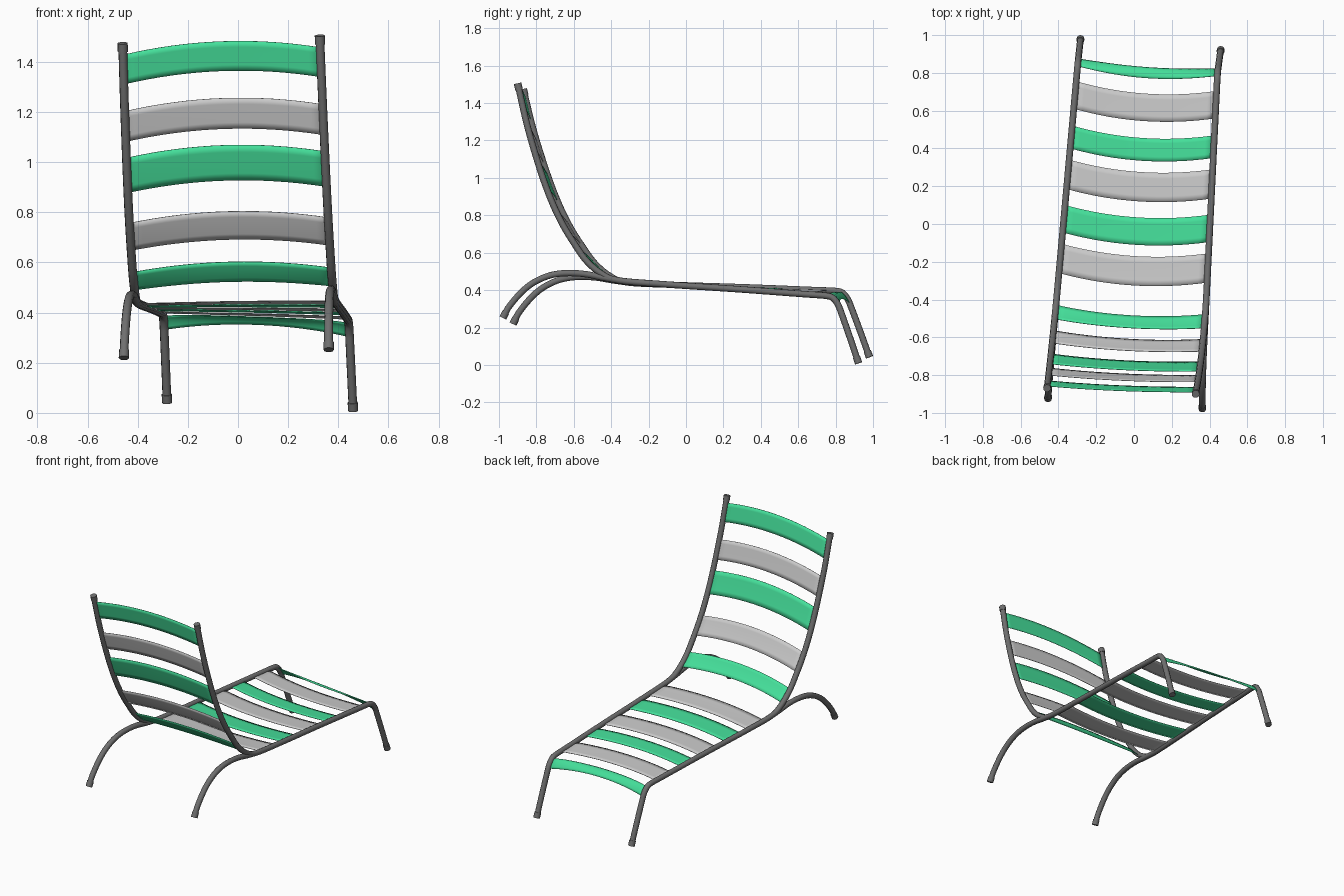
import bpy, math
from mathutils import Vector

if "Cube" in bpy.data.objects:
    bpy.data.objects.remove(bpy.data.objects["Cube"])


def material(name, rgb):
    m = bpy.data.materials.new(name)
    m.diffuse_color = (*rgb, 1)
    m.use_nodes = True
    m.node_tree.nodes["Principled BSDF"].inputs["Base Color"].default_value = m.diffuse_color
    return m


GREEN = material("green_strap", (0.06, 0.75, 0.33))
DARK = material("dark_tube", (0.16, 0.16, 0.16))

# Side profiles (y, z) midway between the two rails
MAIN = [(-.885, 1.49), (-.83, 1.26), (-.76, 1.03), (-.70, .87), (-.64, .745), (-.575, .64),
        (-.51, .55), (-.43, .482), (-.34, .447), (-.1, .43), (.3, .41), (.65, .39), (.77, .383),
        (.81, .372), (.838, .338), (.858, .29), (.905, .16), (.952, .025)]
REAR = [(-.952, .235), (-.92, .295), (-.86, .368), (-.80, .42), (-.73, .457), (-.66, .476),
        (-.58, .481), (-.50, .475), (-.42, .46), (-.34, .447)]


def spline(pts, n=8):
    # Catmull-Rom through the profile points
    p = [Vector(q) for q in pts]
    p = [2 * p[0] - p[1]] + p + [2 * p[-1] - p[-2]]
    out = []
    for i in range(1, len(p) - 2):
        a, b, c, d = p[i - 1:i + 3]
        for k in range(n):
            t = k / n
            out.append(0.5 * (2 * b + (c - a) * t + (2 * a - 5 * b + 4 * c - d) * t * t
                              + (3 * b - a - 3 * c + d) * t ** 3))
    return out + [p[-2]]


def place(q, side):
    # Profile point to the left (-1) or right (1) rail, which are slightly skewed
    y, z = q
    x = .4145 + .0477 * y - .031 * z if side > 0 else -.368 + .0897 * y - .0087 * z
    return Vector((x, y + side * (-.0275 + .0095 * (z - .2)), z - side * .017 * y))


def tube(name, pts, radius):
    cu = bpy.data.curves.new(name, 'CURVE')
    cu.dimensions = '3D'
    cu.bevel_depth = radius
    cu.bevel_resolution = 3
    cu.use_fill_caps = True
    sp = cu.splines.new('POLY')
    sp.points.add(len(pts) - 1)
    for p, co in zip(sp.points, pts):
        p.co = (*co, 1)
    sp.use_smooth = True
    cu.materials.append(DARK)
    ob = bpy.data.objects.new(name, cu)
    bpy.context.collection.objects.link(ob)


def cap(name, end, inner):
    d = (inner - end).normalized()
    tube(name, [end, end + d * .035], .0205)


main, rear = spline(MAIN), spline(REAR)

# Rails, rear legs and their end caps
for side, word in ((-1, "left"), (1, "right")):
    m = [place(q, side) for q in main]
    r = [place(q, side) for q in rear]
    tube(word + "_rail", m, .0175)
    tube(word + "_rear_leg", r, .0175)
    cap(word + "_back_top_cap", m[0], m[2])
    cap(word + "_front_foot_cap", m[-1], m[-3])
    cap(word + "_rear_foot_cap", r[0], r[2])

# Arc length along the main profile
length = [0]
for a, b in zip(main, main[1:]):
    length.append(length[-1] + (b - a).length)


def lookup(keys, v):
    # Fractional position of v in an increasing list
    i = next((k for k in range(1, len(keys)) if keys[k] >= v), len(keys) - 1)
    return i - 1, (v - keys[i - 1]) / (keys[i] - keys[i - 1])


def s_at(axis, v):
    keys = [q[axis] * (1 if axis == 0 else -1) for q in main]
    i, f = lookup(keys, v if axis == 0 else -v)
    return length[i] + f * (length[i + 1] - length[i])


def at(s):
    i, f = lookup(length, s)
    return main[i].lerp(main[i + 1], f)


def strap(name, s0, s1, green, bow=.04, nu=16, nv=5):
    # Bowed band on the surface swept between the rails
    verts, faces = [], []
    for j in range(nv + 1):
        for i in range(nu + 1):
            u = i / nu
            q = at(s0 + (s1 - s0) * j / nv - bow * 4 * u * (1 - u))
            verts.append(place(q, -1).lerp(place(q, 1), u))
    for j in range(nv):
        for i in range(nu):
            a = j * (nu + 1) + i
            faces.append((a, a + 1, a + nu + 2, a + nu + 1))
    me = bpy.data.meshes.new(name)
    me.from_pydata(verts, [], faces)
    me.polygons.foreach_set("use_smooth", [True] * len(faces))
    if green:
        me.materials.append(GREEN)
    ob = bpy.data.objects.new(name, me)
    bpy.context.collection.objects.link(ob)
    mod = ob.modifiers.new("thickness", 'SOLIDIFY')
    mod.thickness = .003
    mod.offset = 0


# Backrest straps by height, seat straps by depth, alternating green and grey
BACK = [(1.443, 1.325), (1.217, 1.095), (1.03, .89), (.768, .658), (.57, .498)]
SEAT = [(-.285, -.13), (-.07, .075), (.16, .315), (.375, .495), (.585, .73), (.81, .848)]
for k, (a, b) in enumerate(BACK):
    strap(f"back_strap_{k + 1}", s_at(1, a), s_at(1, b), k % 2 == 0)
for k, (a, b) in enumerate(SEAT):
    strap(f"seat_strap_{k + 1}", s_at(0, a), s_at(0, b), k % 2 == 1)
